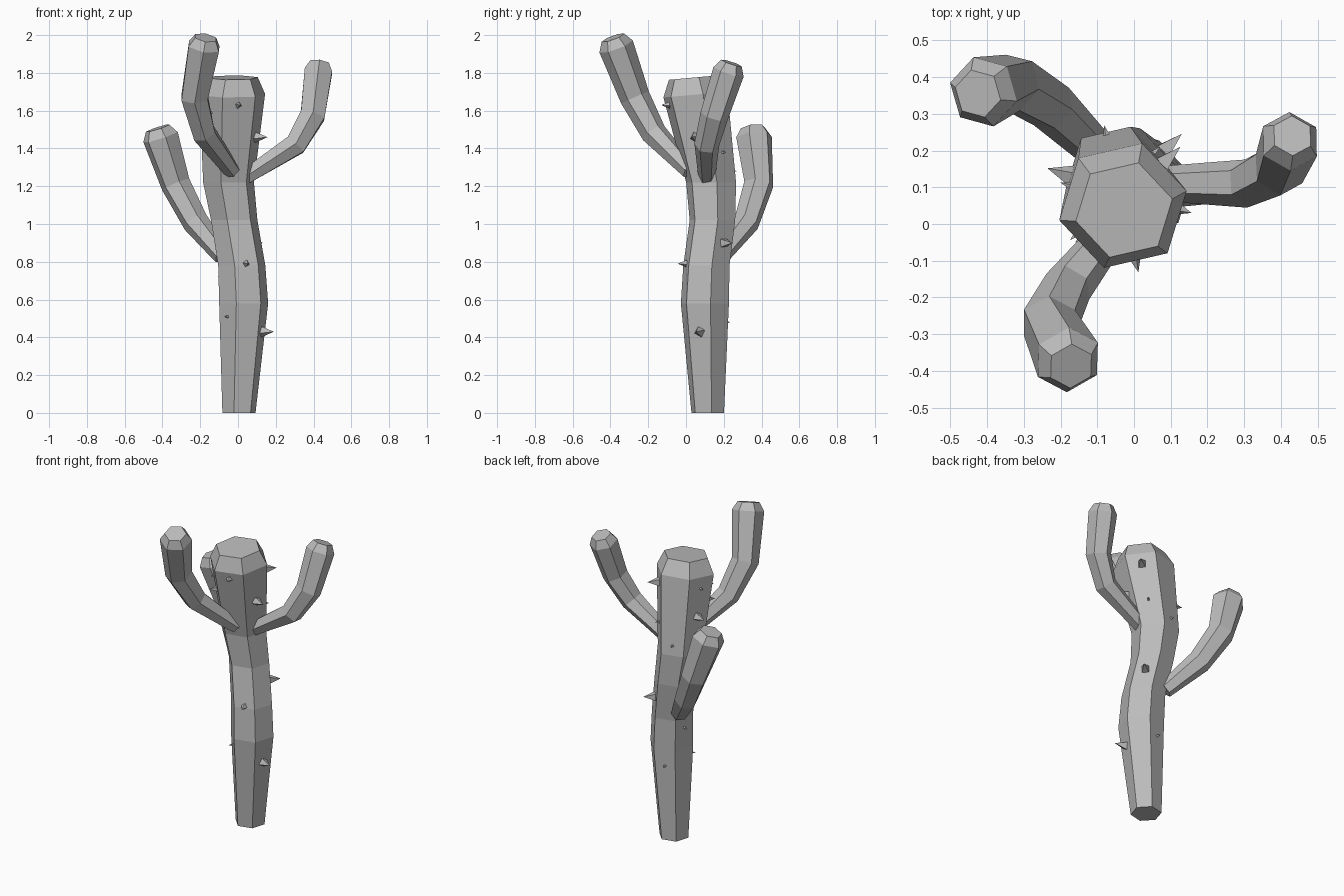
import bpy, math
from mathutils import Vector

cube = bpy.data.objects.get("Cube")
if cube:
    bpy.data.objects.remove(cube, do_unlink=True)

UP = Vector((0, 0, 1))
SIDES = 6

grey = bpy.data.materials.new("plain_grey")
grey.use_nodes = True
COLOUR = (0.5, 0.5, 0.5, 1)
grey.diffuse_color = COLOUR
grey.node_tree.nodes["Principled BSDF"].inputs["Base Color"].default_value = COLOUR


def add_object(name, verts, faces):
    mesh = bpy.data.meshes.new(name)
    mesh.from_pydata(verts, [], faces)
    mesh.materials.append(grey)
    obj = bpy.data.objects.new(name, mesh)
    bpy.context.collection.objects.link(obj)
    return obj


def ring(centre, normal, radius, turn, sides=SIDES):
    rot = UP.rotation_difference(normal)
    angles = [math.radians(turn) + math.tau * i / sides for i in range(sides)]
    return [centre + rot @ Vector((radius * math.cos(a), radius * math.sin(a), 0))
            for a in angles]


def loft(name, rings):
    """Skin a stack of rings and cap both ends."""
    n = len(rings[0])
    verts = [v for r in rings for v in r]
    faces = [tuple(reversed(range(n))), tuple(range(len(verts) - n, len(verts)))]
    for k in range(len(rings) - 1):
        for i in range(n):
            j = (i + 1) % n
            faces.append((k * n + i, k * n + j, (k + 1) * n + j, (k + 1) * n + i))
    return add_object(name, verts, faces)


# Trunk: x, y, z, radius of each ring
TURN = 13
trunk = [(0.005, 0.115, 0, 0.09), (0.03, 0.1, 0.58, 0.133), (0.02, 0.108, 0.78, 0.128),
         (-0.02, 0.14, 1.02, 0.126), (-0.05, 0.133, 1.22, 0.138),
         (-0.03, 0.05, 1.685, 0.178), (-0.027, 0.038, 1.775, 0.135)]
tilted = Vector((0, -0.09, 1)).normalized()
loft("trunk", [ring(Vector(p[:3]), tilted if p[2] > 1.5 else UP, p[3], TURN) for p in trunk])


# Arms: bent tubes with a bevelled tip
def arm(name, path, turn):
    pts = [Vector(p[:3]) for p in path]
    rings = []
    for i, p in enumerate(path):
        before = (pts[i] - pts[max(i - 1, 0)]).normalized()
        after = (pts[min(i + 1, len(pts) - 1)] - pts[i]).normalized()
        rings.append(ring(pts[i], (before + after).normalized(), p[3], turn))
    end = (pts[-1] - pts[-2]).normalized()
    rings[-1] = ring(pts[-1], end, path[-1][3], turn)
    rings.append(ring(pts[-1] + end * 0.05, end, path[-1][3] * 0.68, turn))
    loft(name, rings)


arm("front_arm", [(-0.03, 0.02, 1.28, 0.045), (-0.18, -0.17, 1.48, 0.068),
                  (-0.23, -0.27, 1.67, 0.08), (-0.18, -0.37, 1.94, 0.094)], 30)
arm("left_arm", [(0.04, 0.11, 1.25, 0.045), (0.305, 0.11, 1.42, 0.066),
                 (0.395, 0.15, 1.575, 0.075), (0.425, 0.225, 1.805, 0.084)], 30)
arm("back_arm", [(-0.08, 0.18, 0.83, 0.05), (-0.225, 0.32, 1.01, 0.07),
                 (-0.33, 0.385, 1.21, 0.08), (-0.41, 0.36, 1.46, 0.098)], 46)


# Thorns: four-sided spikes centred on a trunk side
def thorn(index, z, side, size):
    for a, b in zip(trunk, trunk[1:]):
        if a[2] <= z <= b[2]:
            t = (z - a[2]) / (b[2] - a[2])
            x, y, r = (a[i] + (b[i] - a[i]) * t for i in (0, 1, 3))
    angle = math.radians(TURN + 30 + 60 * side)
    out = Vector((math.cos(angle), math.sin(angle), 0))
    base = Vector((x, y, z)) + out * (r * math.cos(math.pi / SIDES) - 0.01)
    verts = ring(base, out, size, 0, 4) + [base + out * (size * 2 + 0.01)]
    faces = [(3, 2, 1, 0)] + [(i, (i + 1) % 4, 4) for i in range(4)]
    add_object(f"thorn_{index}", verts, faces)


BIG, MEDIUM, SMALL = 0.034, 0.023, 0.013
thorns = [(1.62, 0, BIG), (1.38, 0, SMALL), (0.9, 0, BIG),
          (1.28, 1, SMALL), (0.48, 1, SMALL),
          (1.62, 2, SMALL), (1.45, 2, BIG), (0.72, 2, SMALL),
          (1.59, 3, SMALL), (1.5, 3, MEDIUM), (0.51, 3, SMALL),
          (1.63, 4, MEDIUM), (0.79, 4, MEDIUM),
          (1.46, 5, BIG), (0.43, 5, BIG)]
for number, spec in enumerate(thorns, 1):
    thorn(number, *spec)
